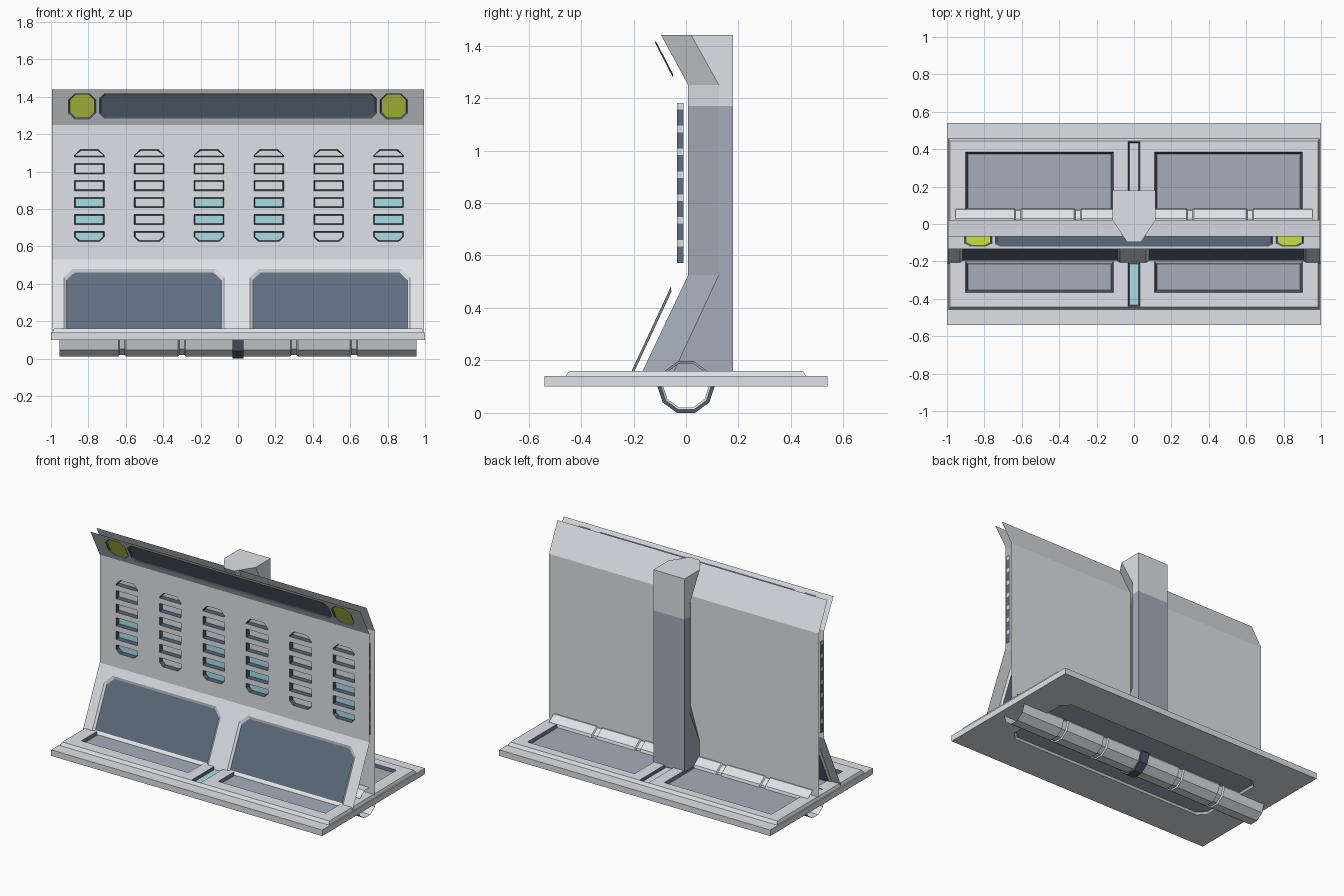
import bpy, bmesh, math
from mathutils import Vector

if "Cube" in bpy.data.objects:
    bpy.data.objects.remove(bpy.data.objects["Cube"])


def mat(name, r, g, b):
    m = bpy.data.materials.new(name)
    lin = [((c / 255 + 0.055) / 1.055) ** 2.4 for c in (r, g, b)]
    m.diffuse_color = (*lin, 1)
    m.use_nodes = True
    m.node_tree.nodes["Principled BSDF"].inputs["Base Color"].default_value = m.diffuse_color
    return m


MATS = [mat("light grey", 222, 226, 231), mat("pane blue grey", 96, 110, 127),
        mat("panel blue grey", 165, 174, 187), mat("dark trim", 78, 90, 106),
        mat("cyan glow", 170, 222, 228), mat("yellow light", 212, 230, 75)]
GREY, PANE, PANEL, DARK, CYAN, YELLOW = range(6)


def finish(name, bm):
    me = bpy.data.meshes.new(name)
    bm.to_mesh(me)
    bm.free()
    for m in MATS:
        me.materials.append(m)
    ob = bpy.data.objects.new(name, me)
    bpy.context.collection.objects.link(ob)
    return ob


def rect(x0, x1, y0, y1, bottom=0.0, top=0.0):
    """Rectangle outline with optional chamfers on its lower and upper corners."""
    pts = [(x0, y0)] if not bottom else [(x0, y0 + bottom), (x0 + bottom, y0)]
    pts += [(x1, y0)] if not bottom else [(x1 - bottom, y0), (x1, y0 + bottom)]
    pts += [(x1, y1)] if not top else [(x1, y1 - top), (x1 - top, y1)]
    pts += [(x0, y1)] if not top else [(x0 + top, y1), (x0, y1 - top)]
    return pts


def add_face(bm, verts, n, m):
    f = bm.faces.new(verts)
    f.normal_update()
    if f.normal.dot(n) < 0:
        f.normal_flip()
    f.material_index = m


def sheet(bm, at, n, outline, holes):
    """Flat sheet with recessed holes: (points, depth, inset, wall colour, floor colour)."""
    n = Vector(n).normalized()
    edges = []

    def loop(pts):
        vs = [bm.verts.new(at(*p)) for p in pts]
        edges.extend(bm.edges.new((vs[i - 1], vs[i])) for i in range(len(vs)))
        return vs

    rim = loop(outline)
    rings = [loop(h[0]) for h in holes]
    res = bmesh.ops.triangle_fill(bm, edges=edges, use_beauty=True, normal=n)
    for f in res["geom"]:
        if isinstance(f, bmesh.types.BMFace):
            f.normal_update()
            if f.normal.dot(n) < 0:
                f.normal_flip()
            f.material_index = GREY
    for ring, (pts, depth, inset, wall, floor) in zip(rings, holes):
        lo = [min(p[k] for p in pts) for k in (0, 1)]
        hi = [max(p[k] for p in pts) for k in (0, 1)]
        inner = []
        for p in pts:
            q = []
            for k in (0, 1):
                c, h = (lo[k] + hi[k]) / 2, (hi[k] - lo[k]) / 2
                q.append(c + (p[k] - c) * (h - inset) / h)
            inner.append(bm.verts.new(Vector(at(*q)) - n * depth))
        for i in range(len(ring)):
            add_face(bm, (ring[i - 1], ring[i], inner[i], inner[i - 1]), n, wall)
        add_face(bm, inner, n, floor)
    return rim


def strip(y0, z0, y1, z1):
    """Mapping and normal for a sloped band running along x."""
    return (lambda x, z: (x, y0 + (z - z0) * (y1 - y0) / (z1 - z0), z)), (0, -(z1 - z0), y1 - y0)


W = 0.995

# Front shell: lower slope with two windows running down to the deck
bm = bmesh.new()
at, n = strip(-0.207, 0.16, -0.035, 0.53)
wins = [(rect(a, b, 0.152, 0.48, 0, 0.045), 0.01, 0.014, GREY, PANE)
        for a, b in ((-0.93, -0.075), (0.065, 0.92))]
sheet(bm, at, n, rect(-W, W, 0.146, 0.53), wins)

# Front shell: upright band with six columns of indicator cells
at, n = strip(-0.035, 0.53, -0.035, 1.25)
cells = []
for col in range(6):
    cx = -0.795 + 0.32 * col
    for row in range(6):
        z0 = 0.626 + 0.0905 * row
        z1 = z0 + (0.04 if row == 5 else 0.055)
        lit = row < 3 and col not in (1, 4)
        cells.append((rect(cx - 0.08, cx + 0.08, z0, z1, 0.025 if row == 0 else 0,
                           0.032 if row == 5 else 0),
                      0.025, 0.006, DARK, CYAN if lit else GREY))
sheet(bm, at, n, rect(-W, W, 0.53, 1.25), cells)

# Front shell: tilted top band with a long screen and two lamps
at, n = strip(-0.035, 1.25, -0.133, 1.44)
top = [(rect(-0.74, 0.74, 1.285, 1.417, 0.025, 0.025), 0.006, 0.008, DARK, PANE)]
for s in (-1, 1):
    a, b = sorted((s * 0.905, s * 0.76))
    top.append((rect(a, b, 1.28, 1.417, 0.032, 0.032), 0.006, 0.008, DARK, YELLOW))
sheet(bm, at, n, rect(-W, W, 1.25, 1.44), top)
finish("front_shell", bm)

# Ladder of small tiles in the open ends of the shell
bm = bmesh.new()
for s in (-0.985, 0.985):
    for k in range(7):
        z = 0.572 + 0.0871 * k
        for a, b, m in ((z, z + 0.062, PANE), (z + 0.062, z + 0.0871, GREY)):
            add_face(bm, [bm.verts.new((s, y, h)) for y, h in
                          ((-0.035, a), (-0.01, a), (-0.01, b), (-0.035, b))], Vector((s, 0, 0)), m)
finish("end_ladder", bm)

# Back shell: plain folded sheet, open at the ends
bm = bmesh.new()
rows = [[bm.verts.new((x, y, z)) for x in (-W, W)]
        for y, z in ((0.022, 0.16), (0.022, 1.25), (-0.068, 1.44))]
for a, b in zip(rows, rows[1:]):
    add_face(bm, (a[0], a[1], b[1], b[0]), Vector((0, 1, 0)), GREY)
finish("back_shell", bm)

# Base plate with a recessed underside
bm = bmesh.new()
low = sheet(bm, lambda x, y: (x, y, 0.10), (0, 0, -1), rect(-1, 1, -0.54, 0.54),
            [(rect(-0.77, 0.77, -0.27, 0.27, 0.05, 0.05), 0.012, 0.01, GREY, PANEL)])
high = [bm.verts.new((v.co.x, v.co.y, 0.14)) for v in low]
for i in range(4):
    mid = low[i - 1].co + low[i].co
    add_face(bm, (low[i - 1], low[i], high[i], high[i - 1]), Vector((mid.x, mid.y, 0)), GREY)
add_face(bm, high, Vector((0, 0, 1)), GREY)
finish("base_plate", bm)

# Raised deck with inset panels and a centre channel
bm = bmesh.new()
holes = [(rect(a, b, -0.365, 0.385), 0.016, 0.012, DARK, PANEL)
         for a, b in ((-0.9, -0.11), (0.11, 0.9))]
holes += [(rect(-0.033, 0.033, -0.442, -0.1), 0.016, 0.008, DARK, CYAN),
          (rect(-0.033, 0.033, 0.1, 0.442), 0.016, 0.008, DARK, GREY)]
rim = sheet(bm, lambda x, y: (x, y, 0.16), (0, 0, 1), rect(-0.985, 0.985, -0.445, 0.445), holes)
foot = [bm.verts.new((v.co.x * 1.008, v.co.y * 1.03, 0.14)) for v in rim]
for i in range(4):
    add_face(bm, (rim[i - 1], rim[i], foot[i], foot[i - 1]), Vector((0, 0, 1)), GREY)
finish("base_deck", bm)

# Rear post: six-sided section lofted through five heights
bm = bmesh.new()
levels = [(0.15, -0.05, -0.17), (0.525, 0.125, 0.008), (1.17, 0.125, 0.008),
          (1.25, 0.125, 0.008), (1.44, 0.02, -0.095)]
rings = []
for z, mid, front in levels:
    sec = [(-0.115, 0.18), (-0.115, mid), (-0.038, front),
           (0.038, front), (0.115, mid), (0.115, 0.18)]
    rings.append([bm.verts.new((x, y, z)) for x, y in sec])
for k, (a, b) in enumerate(zip(rings, rings[1:])):
    for i in range(6):
        f = bm.faces.new((a[i - 1], a[i], b[i], b[i - 1]))
        f.material_index = PANEL if k < 2 else GREY
bm.faces.new(rings[-1])
bm.faces.new(rings[0])
bmesh.ops.recalc_face_normals(bm, faces=bm.faces)
finish("rear_post", bm)

# Ten-sided grooved pipe through the base, with a dark centre collar
half = [(0.0, 0.11), (0.03, 0.11), (0.03, 0.097)]
for g in (0.3, 0.62):
    half += [(g - 0.02, 0.097), (g - 0.014, 0.088), (g + 0.014, 0.088), (g + 0.02, 0.097)]
half.append((0.955, 0.097))
prof = [(-x, r) for x, r in reversed(half[1:])] + half[1:]
bm = bmesh.new()
rings = [[bm.verts.new((x, r * math.cos(t), 0.1046 + r * math.sin(t)))
          for t in (math.radians(-72 + 36 * k) for k in range(10))] for x, r in prof]
for a, b in zip(rings, rings[1:]):
    for i in range(10):
        f = bm.faces.new((a[i - 1], a[i], b[i], b[i - 1]))
        if max(abs(v.co.x) for v in f.verts) < 0.04:
            f.material_index = DARK
bmesh.ops.recalc_face_normals(bm, faces=bm.faces)
finish("hinge_pipe", bm)
